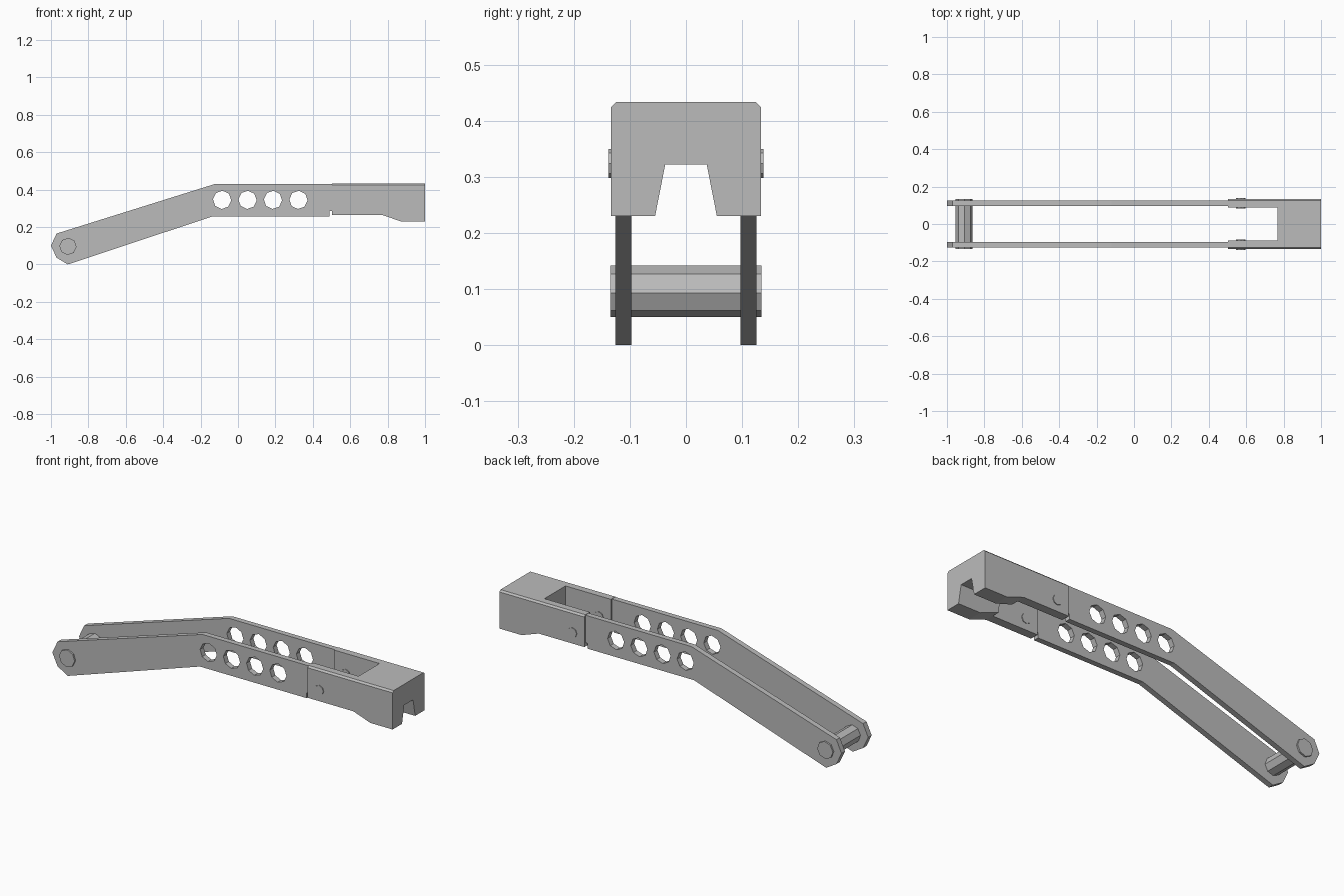
import bpy
import bmesh
import math
from mathutils import Matrix

cube = bpy.data.objects.get("Cube")
if cube:
    bpy.data.objects.remove(cube)

grey = bpy.data.materials.new("plain grey")
grey.use_nodes = True
grey.diffuse_color = (0.5, 0.5, 0.5, 1)
bsdf = grey.node_tree.nodes["Principled BSDF"]
bsdf.inputs["Base Color"].default_value = grey.diffuse_color


def finish(name, bm, helper=False):
    bmesh.ops.recalc_face_normals(bm, faces=bm.faces)
    mesh = bpy.data.meshes.new(name)
    bm.to_mesh(mesh)
    bm.free()
    mesh.materials.append(grey)
    obj = bpy.data.objects.new(name, mesh)
    bpy.context.collection.objects.link(obj)
    obj.hide_render = helper
    return obj


def extrude(name, points, start, end, axis="y", helper=False):
    """Extrude a closed profile along y (points are x, z) or x (points are y, z)."""
    bm = bmesh.new()
    if axis == "y":
        verts = [bm.verts.new((a, start, b)) for a, b in points]
        shift = (0, end - start, 0)
    else:
        verts = [bm.verts.new((start, a, b)) for a, b in points]
        shift = (end - start, 0, 0)
    face = bm.faces.new(verts)
    result = bmesh.ops.extrude_face_region(bm, geom=[face])
    moved = [v for v in result["geom"] if isinstance(v, bmesh.types.BMVert)]
    bmesh.ops.translate(bm, verts=moved, vec=shift)
    return finish(name, bm, helper)


def ring(x, z, radius, turn=0.0, sides=8):
    steps = [turn + math.tau * i / sides for i in range(sides)]
    return [(x + radius * math.cos(a), z + radius * math.sin(a)) for a in steps]


def cut(obj, cutters):
    """Subtract each cutter, then bake the result and drop the cutters."""
    for cutter in cutters:
        mod = obj.modifiers.new("cut", "BOOLEAN")
        mod.operation = "DIFFERENCE"
        mod.solver = "EXACT"
        mod.object = cutter
    graph = bpy.context.evaluated_depsgraph_get()
    baked = bpy.data.meshes.new_from_object(obj.evaluated_get(graph))
    obj.modifiers.clear()
    obj.data = baked
    for cutter in cutters:
        bpy.data.objects.remove(cutter)


# Bent side arms with a row of lightening holes
arm = [(-1, 0.1), (-0.97, 0.165), (-0.12, 0.431), (0.51, 0.431), (0.51, 0.285),
       (0.49, 0.285), (0.49, 0.257), (-0.135, 0.257), (-0.91, 0), (-0.97, 0.036)]
for side, start, end in (("right", -0.126, -0.097), ("left", 0.097, 0.126)):
    plate = extrude(side + "_arm", arm, start, end)
    cut(plate, [extrude("hole_cutter", ring(-0.085 + 0.136 * i, 0.345, 0.049, math.radians(-3.5)),
                        start - 0.1, end + 0.1, helper=True) for i in range(4)])

# Forked end block with chamfered top edges, open slot and tapered channel
block = [(0.502, 0.433), (1, 0.433), (1, 0.23), (0.87, 0.23), (0.77, 0.265), (0.502, 0.265)]
head = extrude("end_block", block, -0.134, 0.134)
bm = bmesh.new()
bm.from_mesh(head.data)
top_edges = [e for e in bm.edges if all(v.co.z > 0.43 for v in e.verts)
             and abs(e.verts[0].co.x - e.verts[1].co.x) > 0.1]
bmesh.ops.bevel(bm, geom=top_edges, offset=0.009, segments=1, affect="EDGES")
bm.to_mesh(head.data)
bm.free()
slot = extrude("slot_cutter", [(0.4, 0.1), (0.768, 0.1), (0.768, 0.6), (0.4, 0.6)],
               -0.088, 0.088, helper=True)
channel = extrude("channel_cutter", [(-0.059, 0.21), (-0.037, 0.322), (0.037, 0.322), (0.059, 0.21)],
                  0.7, 1.1, "x", helper=True)
cut(head, [slot, channel])

# Pivot pin joining the arms at the low end
extrude("pivot_pin", ring(-0.909, 0.096, 0.046, math.radians(-3.5)), -0.1345, 0.1345)

# Short rivets through the fork walls
for side, sign in (("right", -1), ("left", 1)):
    extrude(side + "_rivet", ring(0.571, 0.324, 0.026), sign * 0.084, sign * 0.138)
